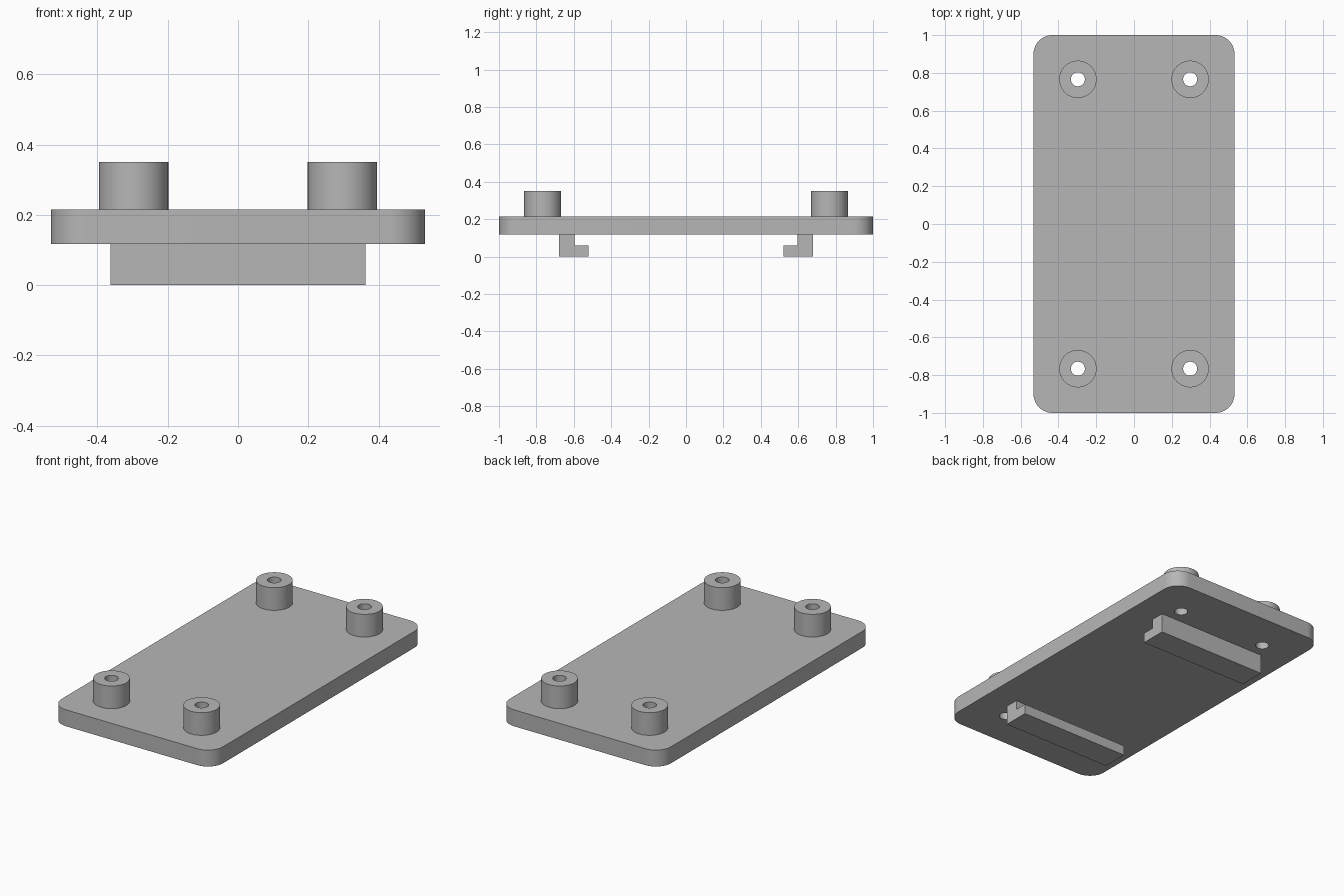
import bpy
import bmesh
from math import pi, cos, sin
from mathutils import Vector

if "Cube" in bpy.data.objects:
    bpy.data.objects.remove(bpy.data.objects["Cube"], do_unlink=True)

HALF_X, HALF_Y, CORNER = 0.532, 1.0, 0.1
PLATE_Z0, PLATE_Z1, BOSS_Z1 = 0.117, 0.215, 0.35
BOSS_X, BOSS_Y, BOSS_R, HOLE_R = 0.297, 0.766, 0.099, 0.037
CLIP_HALF = 0.363
SEGMENTS = 48

grey = bpy.data.materials.new("plain grey")
grey.use_nodes = True
color = (0.47, 0.47, 0.47, 1)
grey.diffuse_color = color
grey.node_tree.nodes["Principled BSDF"].inputs["Base Color"].default_value = color


def make_object(name, bm):
    bmesh.ops.recalc_face_normals(bm, faces=bm.faces)
    mesh = bpy.data.meshes.new(name)
    bm.to_mesh(mesh)
    bm.free()
    obj = bpy.data.objects.new(name, mesh)
    bpy.context.collection.objects.link(obj)
    mesh.materials.append(grey)
    return obj


def select_only(obj):
    bpy.ops.object.select_all(action="DESELECT")
    obj.select_set(True)
    bpy.context.view_layer.objects.active = obj


def smooth(obj):
    select_only(obj)
    bpy.ops.object.shade_smooth_by_angle(angle=pi / 6)


def extrude(name, points, direction):
    """Extrude a closed outline into a solid."""
    bm = bmesh.new()
    face = bm.faces.new([bm.verts.new(p) for p in points])
    moved = bmesh.ops.extrude_face_region(bm, geom=[face])["geom"]
    verts = [g for g in moved if isinstance(g, bmesh.types.BMVert)]
    bmesh.ops.translate(bm, verts=verts, vec=Vector(direction))
    return make_object(name, bm)


def circle(x, y, z, radius):
    angles = [2 * pi * i / SEGMENTS for i in range(SEGMENTS)]
    return [(x + radius * cos(a), y + radius * sin(a), z) for a in angles]


def tube(name, x, y):
    """Hollow round standoff made by joining four rings."""
    bm = bmesh.new()
    sections = [(BOSS_R, PLATE_Z0 + 0.098), (BOSS_R, BOSS_Z1),
                (HOLE_R, BOSS_Z1), (HOLE_R, PLATE_Z1)]
    rings = [[bm.verts.new(p) for p in circle(x, y, z, r)] for r, z in sections]
    for a, b in zip(rings, rings[1:] + rings[:1]):
        for i in range(SEGMENTS):
            j = (i + 1) % SEGMENTS
            bm.faces.new((a[i], a[j], b[j], b[i]))
    return make_object(name, bm)


# Base plate with rounded corners
outline = []
for k, (sx, sy) in enumerate([(1, 1), (-1, 1), (-1, -1), (1, -1)]):
    for i in range(13):
        a = pi / 2 * (k + i / 12)
        outline.append((sx * (HALF_X - CORNER) + CORNER * cos(a),
                        sy * (HALF_Y - CORNER) + CORNER * sin(a), PLATE_Z0))
plate = extrude("base_plate", outline, (0, 0, PLATE_Z1 - PLATE_Z0))

# Standoffs and the screw holes continuing through the plate
for sy, end in ((-1, "front"), (1, "back")):
    for sx, side in ((-1, "right"), (1, "left")):
        x, y = sx * BOSS_X, sy * BOSS_Y
        cutter = extrude("hole_cutter", circle(x, y, 0, HOLE_R), (0, 0, 0.5))
        cutter.hide_render = True
        mod = plate.modifiers.new("hole", "BOOLEAN")
        mod.operation = "DIFFERENCE"
        mod.solver = "EXACT"
        mod.object = cutter
        select_only(plate)
        bpy.ops.object.modifier_apply(modifier=mod.name)
        bpy.data.objects.remove(cutter, do_unlink=True)
        smooth(tube(f"{end}_{side}_standoff", x, y))
smooth(plate)

# L-shaped clip rails under the plate, feet pointing inward
profile = [(0.678, 0), (0.678, PLATE_Z0), (0.596, PLATE_Z0),
           (0.596, 0.06), (0.52, 0.06), (0.52, 0)]
for sy, end in ((-1, "front"), (1, "back")):
    points = [(-CLIP_HALF, sy * y, z) for y, z in profile]
    extrude(f"{end}_clip_rail", points, (2 * CLIP_HALF, 0, 0))
